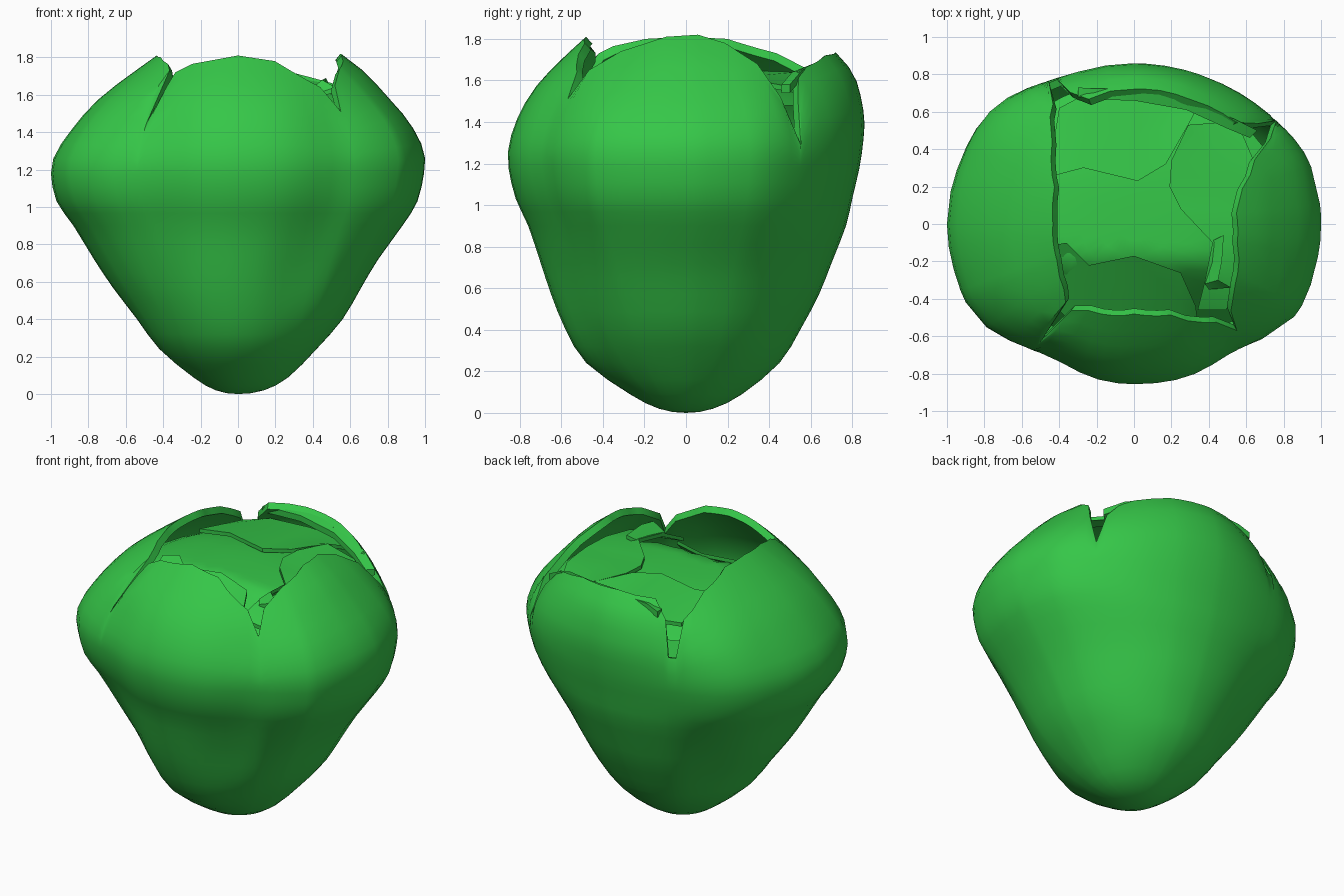
import bpy, bmesh, math

if "Cube" in bpy.data.objects:
    bpy.data.objects.remove(bpy.data.objects["Cube"])

green = bpy.data.materials.new("leaf green")
green.diffuse_color = (0.036, 0.57, 0.065, 1)
green.use_nodes = True
green.node_tree.nodes["Principled BSDF"].inputs["Base Color"].default_value = green.diffuse_color

# Body half widths by height: z, left, right, front, back
PROFILE = [
    (0.00, 0.00, 0.00, 0.00, 0.00), (0.02, 0.12, 0.14, 0.13, 0.13),
    (0.09, 0.24, 0.27, 0.27, 0.27), (0.24, 0.42, 0.42, 0.48, 0.45),
    (0.40, 0.54, 0.56, 0.58, 0.55), (0.57, 0.67, 0.66, 0.65, 0.64),
    (0.72, 0.77, 0.75, 0.70, 0.70), (0.90, 0.88, 0.88, 0.76, 0.77),
    (1.03, 0.97, 0.96, 0.82, 0.80), (1.18, 1.00, 0.995, 0.855, 0.835),
    (1.28, 0.98, 1.00, 0.855, 0.85), (1.40, 0.90, 0.95, 0.82, 0.86),
    (1.50, 0.82, 0.88, 0.77, 0.845), (1.60, 0.72, 0.79, 0.70, 0.82),
    (1.72, 0.56, 0.68, 0.58, 0.74), (1.82, 0.42, 0.55, 0.47, 0.60)]

# Petal rim: angle in degrees, height; the dips are the slits between petals
RIM = [(-180, 1.81), (-155, 1.80), (-137, 1.765), (-131, 1.73), (-128.5, 1.45),
       (-126, 1.72), (-118, 1.765), (-90, 1.81), (-68, 1.78), (-50, 1.64),
       (-46, 1.51), (-42, 1.65), (-30, 1.74), (-10, 1.81), (6, 1.82),
       (18, 1.78), (28, 1.68), (32, 1.52), (36, 1.29), (39, 1.52),
       (45, 1.65), (67, 1.72), (90, 1.735), (110, 1.72), (116, 1.62),
       (118, 1.41), (121, 1.41), (124, 1.62), (135, 1.73), (155, 1.80), (180, 1.81)]

# Swells and hollows of the plan, upper and lower: angle, angular width, strength
UPPER = [(-122, 15, -0.055), (-52, 13, -0.045), (140, 17, 0.055),
         (-30, 13, 0.035), (-150, 12, 0.03), (22, 10, 0.015)]
LOWER = [(-133, 16, -0.05), (-64, 14, -0.04), (138, 16, -0.045),
         (-34, 14, 0.02), (45, 16, -0.01)]


def densify(table):
    """Insert a smooth midpoint between the rows."""
    first = (table[1][0],) + tuple(-w for w in table[1][1:])
    last = tuple(2 * a - b for a, b in zip(table[-1], table[-2]))
    pts = [first] + table + [last]
    out = []
    for a, b, c, d in zip(pts, pts[1:], pts[2:], pts[3:]):
        out += [b, tuple((9 * (q + r) - p - s) / 16 for p, q, r, s in zip(a, b, c, d))]
    return out + [table[-1]]


PROFILE = densify(PROFILE)


def lerp_table(table, t):
    for a, b in zip(table, table[1:]):
        if t <= b[0]:
            f = max(0, (t - a[0]) / (b[0] - a[0]))
            return [p + (q - p) * f for p, q in zip(a, b)]
    return list(table[-1])


def section(deg, z, scale=1.0):
    """Point on the body at this angle and height."""
    _, left, right, front, back = lerp_table(PROFILE, z)
    c, s = math.cos(math.radians(deg)), math.sin(math.radians(deg))
    a, b = (right if c > 0 else left), (back if s > 0 else front)
    r = 0 if a == 0 else 1 / math.hypot(c / a, s / b)
    upper = min(1, max(0, (z - 0.5) / 0.5)) * min(1, max(0, (1.75 - z) / 0.3))
    lower = math.exp(-((z - 0.60) / 0.3) ** 2)
    for table, weight in ((UPPER, upper), (LOWER, lower)):
        for mid, width, k in table:
            r *= 1 + k * weight * math.exp(-((deg - mid) / width) ** 2)
    return (r * c * scale, r * s * scale, z)


def finish(name, bm, thickness, angle=35):
    bmesh.ops.remove_doubles(bm, verts=bm.verts, dist=1e-5)
    bmesh.ops.recalc_face_normals(bm, faces=bm.faces)
    me = bpy.data.meshes.new(name)
    bm.to_mesh(me)
    bm.free()
    me.materials.append(green)
    ob = bpy.data.objects.new(name, me)
    bpy.context.collection.objects.link(ob)
    bpy.ops.object.select_all(action='DESELECT')
    ob.select_set(True)
    bpy.context.view_layer.objects.active = ob
    if thickness:
        mod = ob.modifiers.new("thickness", 'SOLIDIFY')
        mod.thickness, mod.offset = thickness, -1
        bpy.ops.object.modifier_apply(modifier="thickness")
    bpy.ops.object.shade_smooth_by_angle(angle=math.radians(angle))
    return ob


def loft(bm, rows, closed=False):
    rows = [[bm.verts.new(p) for p in row] for row in rows]
    for lo, hi in zip(rows, rows[1:]):
        n = len(lo)
        for i in range(n if closed else n - 1):
            j = (i + 1) % n
            bm.faces.new((lo[i], lo[j], hi[j], hi[i]))


# Petals: one lofted cup with slits in its rim
angles = {a for a, _ in RIM if a < 180}
for a in range(-180, 180, 7):
    if min(abs(a - b) for b, _ in RIM) > 3:
        angles.add(a)
angles = sorted(angles)
levels = [p[0] for p in PROFILE if p[0] < 1.19]
rows = [[section(a, z) for a in angles] for z in levels]
for k in range(1, 9):
    t = k / 8
    rows.append([section(a, 1.18 + (lerp_table(RIM, a)[1] - 1.18) * t) for a in angles])
bm = bmesh.new()
loft(bm, rows, closed=True)
finish("petals", bm, 0.045, 40)

# Inner bud: closed top inside the petals, falling away at the front
rows = []
for k in range(9):
    s = k / 8
    row = []
    for a in range(-180, 180, 10):
        x, y, _ = section(a, 1.5, 0.92 * s)
        row.append((x, y, 1.62 - 0.14 * s ** 3 - 0.9 * max(0, -y - 0.2)))
    rows.append(row)
bm = bmesh.new()
loft(bm, rows, closed=True)
finish("inner_bud", bm, 0)


def flap(name, edge, root, thickness=0.025):
    bm = bmesh.new()
    mid = [tuple((p + q) / 2 for p, q in zip(a, b)) for a, b in zip(edge, root)]
    loft(bm, [edge, mid, root])
    bmesh.ops.recalc_face_normals(bm, faces=bm.faces)
    if sum(f.normal.z for f in bm.faces) < 0:
        bmesh.ops.reverse_faces(bm, faces=bm.faces)
    down = bmesh.ops.extrude_face_region(bm, geom=bm.faces[:])
    for v in down["geom"]:
        if isinstance(v, bmesh.types.BMVert):
            v.co.z -= thickness
    finish(name, bm, 0, 30)


# Inner petals folded over the bud
flap("back_inner_petal",
     [(-0.46, 0.25, 1.645), (-0.27, 0.30, 1.65), (0.02, 0.23, 1.65),
      (0.17, 0.32, 1.65), (0.29, 0.53, 1.64)],
     [(-0.40, 0.62, 1.58), (-0.25, 0.70, 1.60), (0.02, 0.73, 1.60),
      (0.20, 0.71, 1.60), (0.36, 0.66, 1.59)])
flap("front_inner_petal",
     [(-0.47, -0.12, 1.61), (-0.36, -0.10, 1.63), (-0.24, -0.22, 1.63),
      (0.00, -0.17, 1.635), (0.25, -0.26, 1.62), (0.33, -0.44, 1.50)],
     [(-0.47, -0.40, 1.42), (-0.36, -0.50, 1.38), (-0.24, -0.55, 1.38),
      (0.00, -0.58, 1.38), (0.25, -0.55, 1.38), (0.34, -0.52, 1.40)])
flap("right_inner_petal",
     [(0.29, 0.53, 1.64), (0.20, 0.34, 1.645), (0.19, 0.20, 1.645),
      (0.25, 0.08, 1.645), (0.42, -0.10, 1.645), (0.38, -0.30, 1.62), (0.34, -0.46, 1.54)],
     [(0.55, 0.55, 1.56), (0.64, 0.34, 1.60), (0.66, 0.20, 1.60),
      (0.67, 0.08, 1.60), (0.66, -0.10, 1.60), (0.62, -0.30, 1.58), (0.49, -0.46, 1.52)])
# Small curled fold on the right inner petal
flap("right_fold",
     [(0.48, -0.06, 1.67), (0.47, -0.20, 1.69), (0.45, -0.30, 1.68), (0.52, -0.34, 1.64)],
     [(0.42, -0.09, 1.64), (0.42, -0.20, 1.63), (0.38, -0.32, 1.62), (0.40, -0.35, 1.60)])
# Thick lip along the back petal's rim
flap("back_petal_lip",
     [(-0.30, 0.68, 1.67), (-0.22, 0.665, 1.69), (0.00, 0.66, 1.70),
      (0.28, 0.61, 1.68), (0.50, 0.51, 1.64), (0.62, 0.46, 1.58)],
     [(-0.30, 0.73, 1.67), (-0.22, 0.725, 1.70), (0.00, 0.725, 1.72),
      (0.28, 0.67, 1.70), (0.54, 0.56, 1.65), (0.66, 0.50, 1.58)], 0.04)
